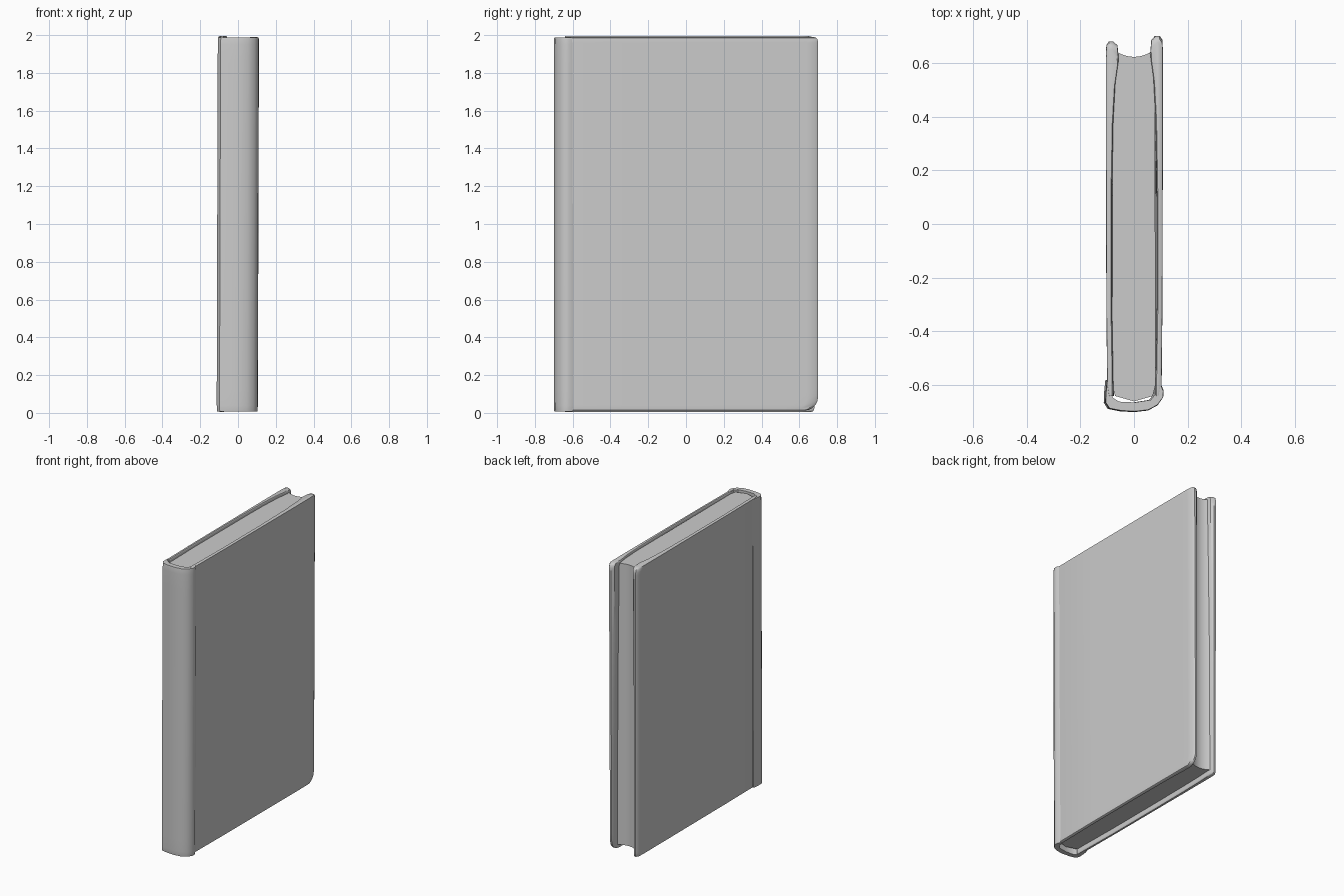
import bpy, bmesh, math

if "Cube" in bpy.data.objects:
    bpy.data.objects.remove(bpy.data.objects["Cube"])

def loft(name, rings):
    """Skin a stack of equal-length point rings and cap both ends."""
    bm = bmesh.new()
    vs = [[bm.verts.new(p) for p in r] for r in rings]
    n = len(vs[0])
    for a, b in zip(vs, vs[1:]):
        for i in range(n):
            j = (i + 1) % n
            bm.faces.new((a[i], a[j], b[j], b[i]))
    bm.faces.new(vs[0][::-1])
    bm.faces.new(vs[-1])
    bmesh.ops.recalc_face_normals(bm, faces=bm.faces)
    me = bpy.data.meshes.new(name)
    bm.to_mesh(me)
    bm.free()
    ob = bpy.data.objects.new(name, me)
    bpy.context.collection.objects.link(ob)
    bpy.ops.object.select_all(action='DESELECT')
    ob.select_set(True)
    bpy.context.view_layer.objects.active = ob
    bpy.ops.object.shade_smooth_by_angle(angle=math.radians(40))
    return ob

def corner(d, r):
    """Setback of a rounded corner at distance d from the edge."""
    return 0 if d >= r else r - math.sqrt(r * r - (r - d) ** 2)

# Cover boards: (y, outer x, inner x) stations, with a lip curling in at the fore edge
STATIONS = [(-0.64, 0.092, 0.076), (-0.60, 0.099, 0.076), (-0.3, 0.102, 0.081),
            (0.1, 0.103, 0.081), (0.4, 0.104, 0.076), (0.55, 0.104, 0.068),
            (0.64, 0.104, 0.056), (0.685, 0.102, 0.060), (0.70, 0.092, 0.078)]

def board(name, side, z0, z1, length, r_low, r_high, lean):
    rings = []
    steps = [0, 0.004, 0.012, 0.03, 0.05, 0.08, 0.12]
    zs = [z0 + s for s in steps] + [0.5, 1.0, 1.5] + [z1 - s for s in reversed(steps)]
    for z in zs:
        cut = corner(z - z0, r_low) + corner(z1 - z, r_high)
        edge = min(z - z0, z1 - z)
        inset = corner(edge, 0.008)
        lip = 0.35 + 0.65 * (z / 2) ** 2
        outer, inner = [], []
        for y, xo, xi in STATIONS:
            yy = y - (cut + 0.7 - length) * max(0, (y - 0.1) / 0.6)
            xi = 0.081 + (xi - 0.081) * (lip if y > 0 else 1)
            shift = lean * (z - 1)
            outer.append((side * (xo - inset + shift), yy, z))
            inner.append((side * (xi + inset * 0.5 + shift), yy, z))
        rings.append(outer + inner[::-1])
    return loft(name, rings)

board("right_cover", 1, 0.012, 1.99, 0.70, 0.075, 0.025, 0.004)
board("left_cover", -1, 0.005, 1.995, 0.68, 0.02, 0.03, 0.001)

# Rounded spine wrapping the front, slightly drawn in at head and tail
SPINE = [(-0.104, -0.58), (-0.109, -0.63), (-0.110, -0.665), (-0.095, -0.688),
         (-0.05, -0.697), (0.0, -0.70), (0.05, -0.694), (0.085, -0.675),
         (0.106, -0.645), (0.108, -0.62), (0.098, -0.597),
         (0.078, -0.60), (0.08, -0.63), (0.06, -0.655), (0.0, -0.665),
         (-0.06, -0.662), (-0.085, -0.645), (-0.085, -0.58)]
rings = []
for z, s in [(0.008, 0.94), (0.016, 0.97), (0.04, 0.99), (0.12, 1), (1.0, 1),
             (1.85, 1), (1.95, 0.995), (1.98, 0.97), (1.988, 0.94)]:
    rings.append([(x * (0.7 + 0.3 * s) + 0.003 * (z - 1), -0.65 + (y + 0.65) * s, z)
                  for x, y in SPINE])
loft("spine", rings)

# Page block with a hollow fore edge
N = 12
fore = []
for i in range(N + 1):
    u = 1 - 2 * i / N
    fore.append((0.078 * u, 0.622 + 0.028 * u * u))
PAGES = [(-0.082, -0.60), (-0.07, -0.64), (0.0, -0.66), (0.07, -0.64), (0.08, -0.60)] + fore
loft("page_block", [[(x, y, z) for x, y in PAGES] for z in (0.04, 1.975)])
